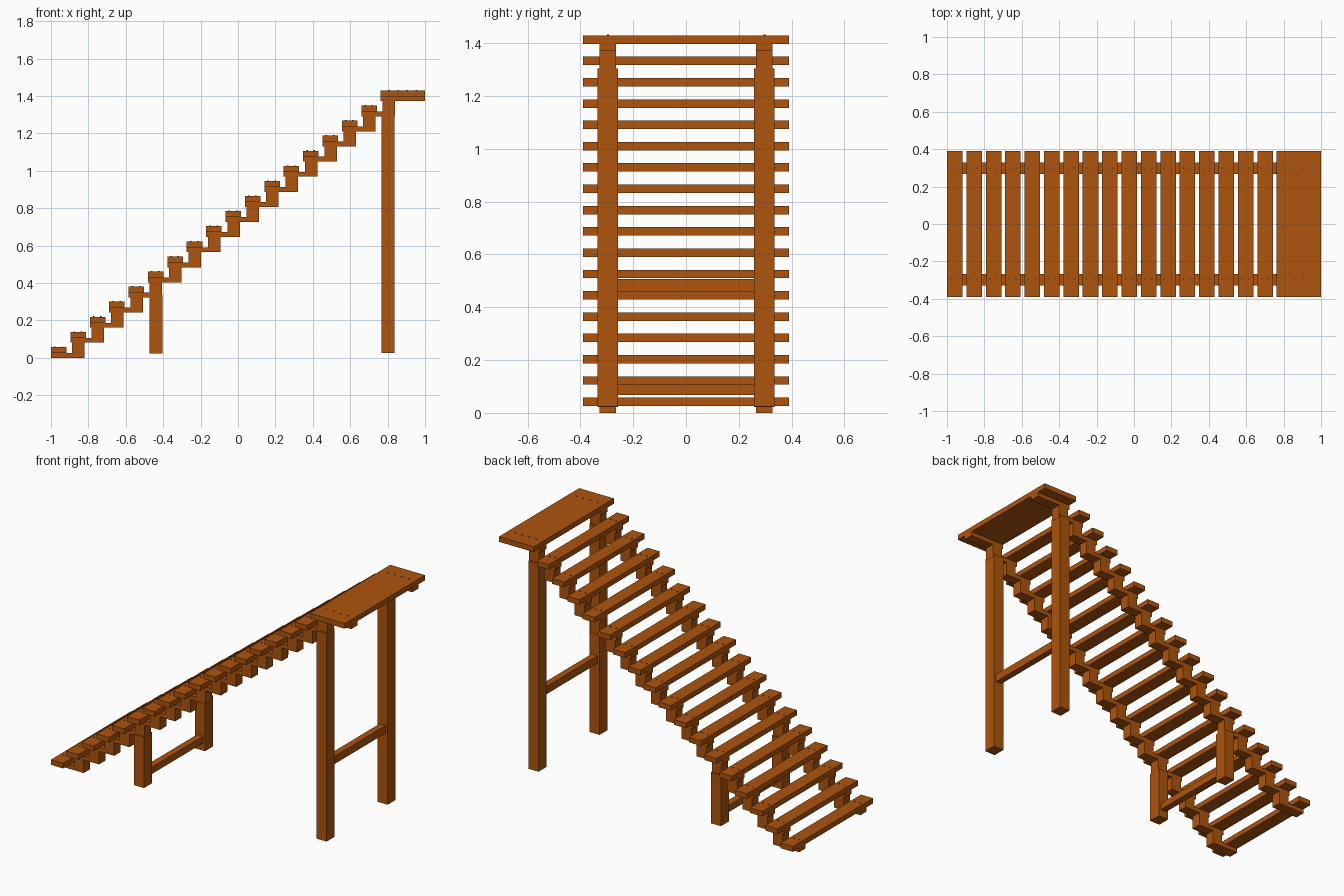
import bpy, bmesh

if "Cube" in bpy.data.objects:
    bpy.data.objects.remove(bpy.data.objects["Cube"])

STEPS = 17
RUN, RISE = 1.763 / 17, 0.0807     # spacing of the treads
PLATE, TREAD = 0.026, 0.032        # stringer shelf and tread thickness
DEPTH, HALF_W = 0.083, 0.39        # tread depth, half width
R0, R1 = 0.113, 0.18               # riser start and end from each tread's front


def material(name, color):
    m = bpy.data.materials.new(name)
    m.diffuse_color = color
    m.use_nodes = True
    m.node_tree.nodes["Principled BSDF"].inputs["Base Color"].default_value = m.diffuse_color
    return m


wood = material("wood", (0.42, 0.09, 0.004, 1))
metal = material("dark_metal", (0.06, 0.05, 0.05, 1))


def finish(name, bm, mat):
    bmesh.ops.recalc_face_normals(bm, faces=bm.faces[:])
    me = bpy.data.meshes.new(name)
    bm.to_mesh(me)
    bm.free()
    me.materials.append(mat)
    ob = bpy.data.objects.new(name, me)
    bpy.context.collection.objects.link(ob)
    return ob


def prism(name, profile, y0, y1):
    """Extrude an x-z outline from y0 to y1."""
    bm = bmesh.new()
    face = bm.faces.new([bm.verts.new((x, y0, z)) for x, z in profile])
    ext = bmesh.ops.extrude_face_region(bm, geom=[face])["geom"]
    bmesh.ops.translate(bm, vec=(0, y1 - y0, 0),
                        verts=[g for g in ext if isinstance(g, bmesh.types.BMVert)])
    return finish(name, bm, wood)


def box(name, x0, x1, y0, y1, z0, z1):
    return prism(name, [(x0, z0), (x1, z0), (x1, z1), (x0, z1)], y0, y1)


# Sawtooth stringer outline: up along the top, back down along the underside
top, under = [], []
for k in range(STEPS):
    x, z = -1 + k * RUN, k * RISE
    top += [(x, z), (x, z + PLATE), (x + R0, z + PLATE), (x + R0, z + RISE)]
    under += [(x + R1, z), (x + R1, z + RISE)]
px, pz = -1 + STEPS * RUN, STEPS * RISE
top += [(px, pz), (px, pz + PLATE), (1, pz + PLATE), (1, pz)]
outline = top + under[::-1]

# Stringers and support legs on both sides
for side, s in (("right", -1), ("left", 1)):
    prism("stringer_" + side, outline, s * 0.266, s * 0.328)
    box("lower_leg_" + side, -0.473, -0.404, s * 0.257, s * 0.336, 0.022, 0.335)
    box("upper_leg_" + side, 0.768, 0.838, s * 0.257, s * 0.336, 0.025, 1.305)

# Crossbars between the legs
box("lower_crossbar", -0.459, -0.418, -0.257, 0.257, 0.068, 0.11)
box("upper_crossbar", 0.783, 0.823, -0.257, 0.257, 0.46, 0.508)

# Treads and the landing at the top
for k in range(STEPS):
    x, z = -1 + k * RUN, k * RISE + PLATE
    box(f"tread_{k + 1:02d}", x, x + DEPTH, -HALF_W, HALF_W, z, z + TREAD)
box("landing", px, 1, -HALF_W, HALF_W, pz + PLATE, pz + PLATE + TREAD)

# Screw heads along both stringers
spots = [(-1 + k * RUN + d, k * RISE) for k in range(STEPS) for d in (0.021, 0.059)]
spots += [(px + d, pz) for d in (0.046, 0.094, 0.142, 0.19)]
bm = bmesh.new()
for x, z in spots:
    for y in (-0.295, 0.298):
        made = bmesh.ops.create_cone(bm, cap_ends=True, segments=8, radius1=0.004,
                                     radius2=0.004, depth=0.006)["verts"]
        bmesh.ops.translate(bm, verts=made, vec=(x, y, z + PLATE + TREAD))
finish("screw_heads", bm, metal)
